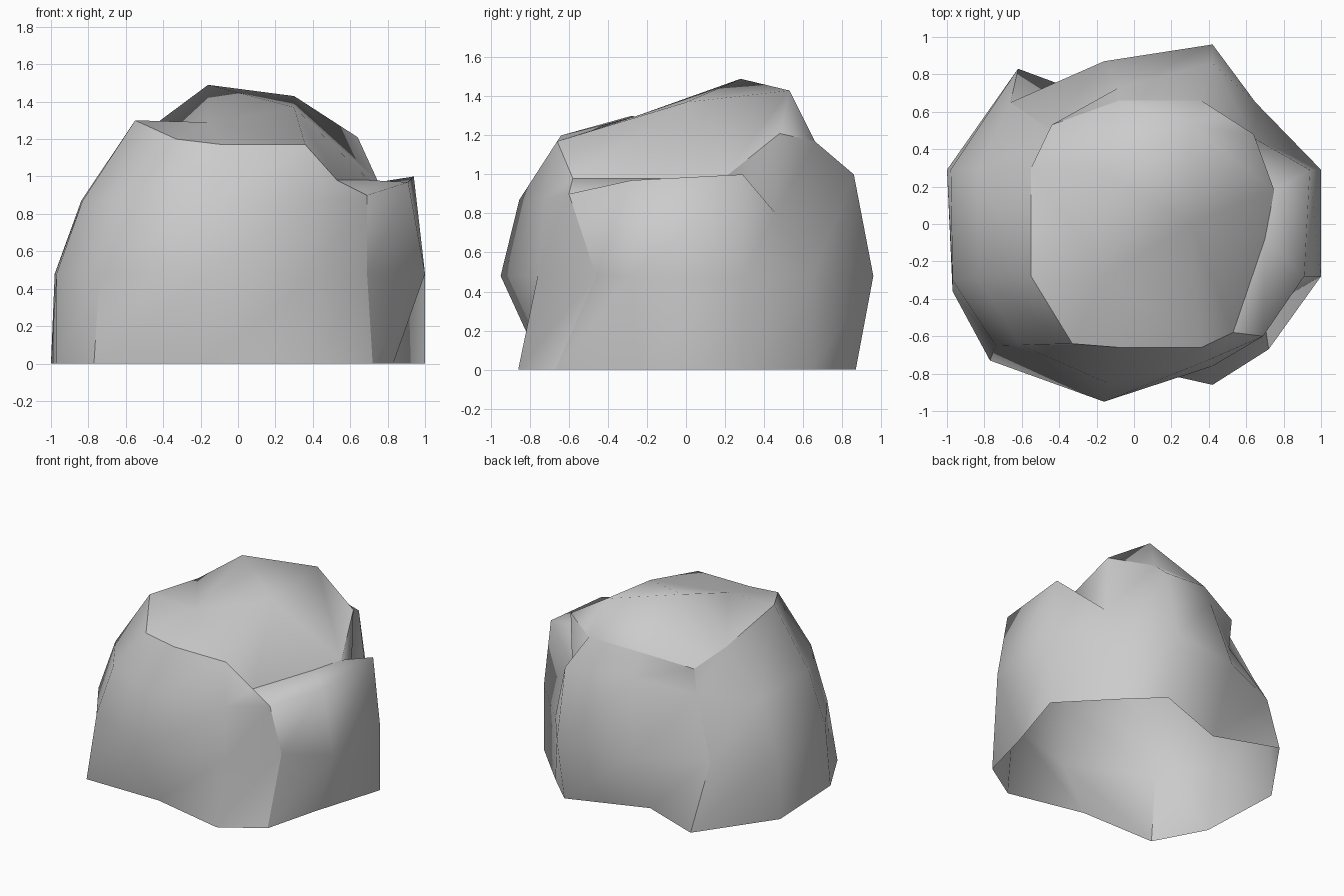
import bpy
import bmesh
from mathutils import Vector

default_cube = bpy.data.objects.get("Cube")
if default_cube:
    bpy.data.objects.remove(default_cube, do_unlink=True)


def make_material(name, colour):
    material = bpy.data.materials.new(name)
    material.use_nodes = True
    material.diffuse_color = colour
    material.node_tree.nodes["Principled BSDF"].inputs["Base Color"].default_value = colour
    return material


def bridge(mesh, lower, upper):
    """Join two rings of equal length with a band of quads."""
    count = len(lower)
    for i in range(count):
        j = (i + 1) % count
        mesh.faces.new((lower[i], lower[j], upper[j], upper[i]))


def fan(mesh, tip, outline):
    """Fill triangles from one tip to each step along an open outline."""
    for start, end in zip(outline, outline[1:]):
        mesh.faces.new((start, end, tip))


def crease(mesh, path):
    """Keep the edges along a path of vertices sharp."""
    for start, end in zip(path, path[1:]):
        mesh.edges.get((start, end)).smooth = False


# Uneven foot on the ground, anticlockwise from the left side
foot = [(1, .29), (.65, .65), (.42, .87), (-.16, .66), (-.62, .83), (-1, .29),
        (-.97, -.36), (-.77, -.73), (-.16, -.73), (.42, -.86), (.72, -.67), (.83, -.25)]

# Widest outline of the boulder, pinched in at two corners
WAIST_HEIGHT = 0.48
waist = [(1, .29), (.65, .65), (.42, .96), (-.16, .87), (-.66, .65), (-.98, .29),
         (-.97, -.3), (-.74, -.65), (-.16, -.95), (.42, -.76), (.69, -.46), (1, -.28)]

# Edge where the walls meet the crown
rim = [(.75, .18, .97), (.64, .48, 1.21), (.36, .66, 1.17), (-.08, .66, 1.17),
       (-.44, .53, 1.09), (-.55, .3, 1.2), (-.55, -.28, 1.3), (-.33, -.64, 1.2),
       (-.08, -.66, 1.17), (.36, -.66, 1.17), (.53, -.58, .98), (.7, -.08, .98)]

# Shoulders lie between waist and rim, apart from a few lumps
SHOULDER_BLEND = 0.33
SHOULDER_HEIGHT = 0.87
lumps = {0: (.94, .29, 1), 1: (.64, .46, .8), 2: (.42, .86, 1), 3: (-.08, .73, 1),
         4: (-.44, .5, .88), 10: (.69, -.6, .9), 11: (.91, -.28, .97)}

foot_points = [Vector((*point, 0)) for point in foot]
waist_points = [Vector((*point, WAIST_HEIGHT)) for point in waist]
shoulder_points = []
for index, (middle, edge) in enumerate(zip(waist_points, rim)):
    shoulder = middle.lerp(Vector(edge), SHOULDER_BLEND)
    shoulder.z = SHOULDER_HEIGHT
    shoulder_points.append(lumps.get(index, shoulder))

# Hollow walls, open underneath
mesh = bmesh.new()
rings = [[mesh.verts.new(point) for point in ring]
         for ring in (foot_points, waist_points, shoulder_points, rim)]
for lower, upper in zip(rings, rings[1:]):
    bridge(mesh, lower, upper)

# Crown: rising from the front to a ridge at the back
top = rings[-1]
peak = mesh.verts.new((-.16, .28, 1.49))
ridge_end = mesh.verts.new((.3, .53, 1.43))
side_hump = mesh.verts.new((.3, 0, 1.37))
front_hump = mesh.verts.new((-.16, -.28, 1.29))
fan(mesh, ridge_end, [peak, side_hump, *top[:4], peak])
fan(mesh, peak, [*top[3:6], front_hump, side_hump])
fan(mesh, front_hump, [*top[5:10], side_hump])
fan(mesh, side_hump, [*top[9:], top[0]])
bmesh.ops.recalc_face_normals(mesh, faces=mesh.faces)

# Smooth stone, creased around the crown and at the sharpest wall corners
for face in mesh.faces:
    face.smooth = True
crease(mesh, [*top, top[0]])
for back_corner_or_notch in (4, 10):
    crease(mesh, [ring[back_corner_or_notch] for ring in rings])
front_corner = 7
crease(mesh, [ring[front_corner] for ring in rings[:2]])

data = bpy.data.meshes.new("boulder")
mesh.to_mesh(data)
mesh.free()
data.materials.append(make_material("stone grey", (0.6, 0.6, 0.6, 1)))

boulder = bpy.data.objects.new("boulder", data)
bpy.context.collection.objects.link(boulder)
